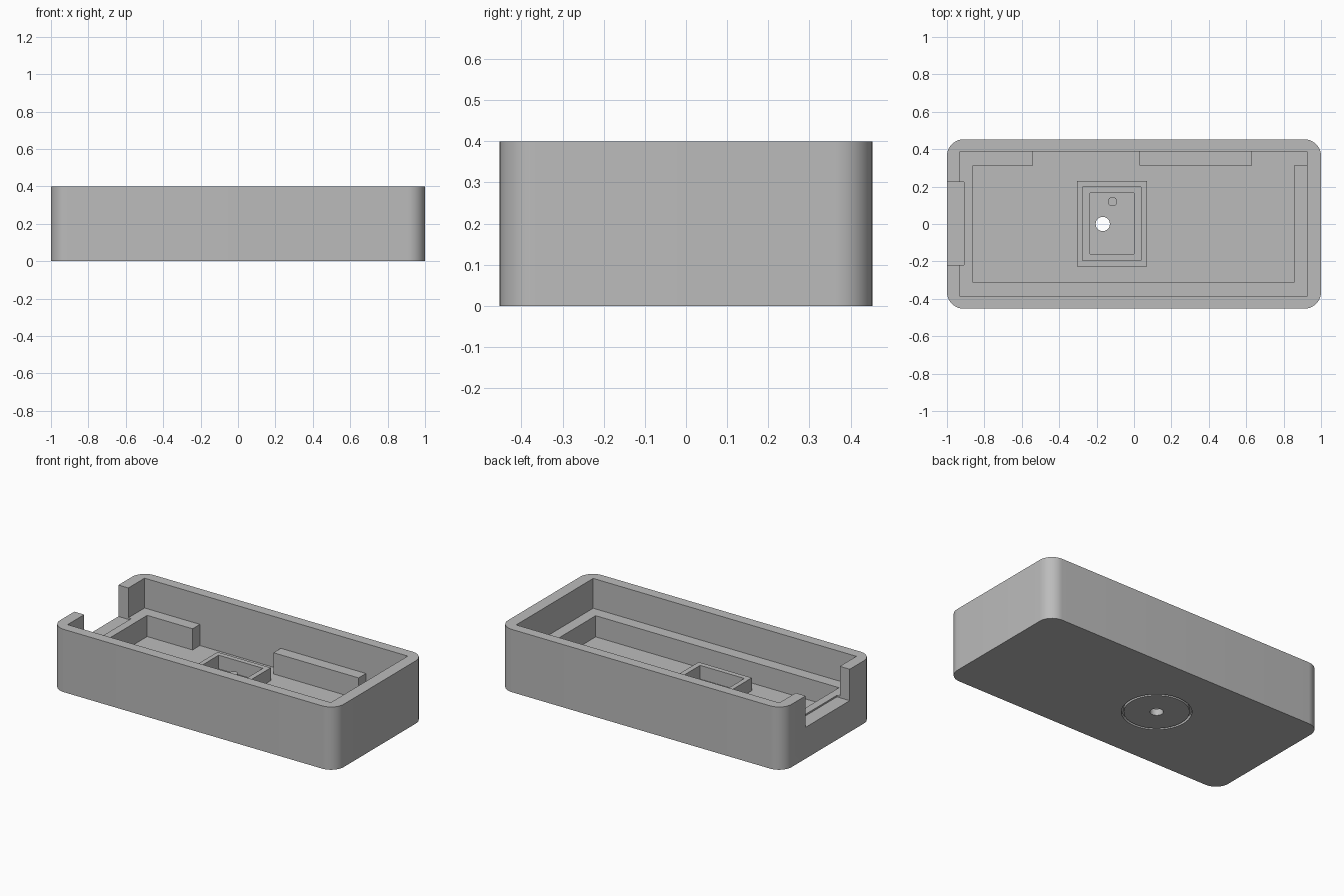
import bpy
import bmesh
from math import cos, sin, pi, radians

if "Cube" in bpy.data.objects:
    bpy.data.objects.remove(bpy.data.objects["Cube"], do_unlink=True)

# Single grey plastic
GREY = (0.5, 0.5, 0.5, 1)
grey = bpy.data.materials.new("grey plastic")
grey.use_nodes = True
grey.diffuse_color = GREY
grey.node_tree.nodes["Principled BSDF"].inputs["Base Color"].default_value = GREY


def prism(name, outline, low, high):
    """Extrude a counter-clockwise outline between two heights."""
    bm = bmesh.new()
    base = bm.faces.new([bm.verts.new((x, y, low)) for x, y in outline])
    top = bmesh.ops.extrude_face_region(bm, geom=[base])["geom"]
    bmesh.ops.translate(bm, vec=(0, 0, high - low),
                        verts=[v for v in top if isinstance(v, bmesh.types.BMVert)])
    bmesh.ops.recalc_face_normals(bm, faces=bm.faces)
    mesh = bpy.data.meshes.new(name)
    bm.to_mesh(mesh)
    bm.free()
    mesh.materials.append(grey)
    obj = bpy.data.objects.new(name, mesh)
    bpy.context.collection.objects.link(obj)
    return obj


def rect(x0, x1, y0, y1):
    return [(x0, y0), (x1, y0), (x1, y1), (x0, y1)]


def circle(cx, cy, r, sides=48):
    return [(cx + r * cos(2 * pi * i / sides), cy + r * sin(2 * pi * i / sides))
            for i in range(sides)]


def rounded_rect(hx, hy, r, steps=12):
    points = []
    for quarter, (sx, sy) in enumerate([(1, 1), (-1, 1), (-1, -1), (1, -1)]):
        for i in range(steps + 1):
            a = (quarter + i / steps) * pi / 2
            points.append((sx * (hx - r) + r * cos(a), sy * (hy - r) + r * sin(a)))
    return points


def combine(target, tool, operation="DIFFERENCE"):
    """Apply a boolean and discard the tool."""
    mod = target.modifiers.new("shape", "BOOLEAN")
    mod.operation = operation
    mod.solver = "EXACT"
    mod.object = tool
    bpy.context.view_layer.update()
    deps = bpy.context.evaluated_depsgraph_get()
    mesh = bpy.data.meshes.new_from_object(target.evaluated_get(deps))
    target.modifiers.clear()
    target.data = mesh
    bpy.data.objects.remove(tool, do_unlink=True)


FLOOR, LEDGE, OVER = 0.075, 0.21, 0.5
L, R, F, B = -0.93, 0.925, -0.387, 0.388       # cavity walls
l, r, f, b = -0.86, 0.855, -0.312, 0.314       # inner edge of the ledge

case = prism("case", rounded_rect(1, 0.453, 0.09), 0, 0.4)

# Deep well, with two gaps in the rear ledge
well = [(l, f), (r, f), (r, b), (R, b), (R, B), (0.63, B), (0.63, b),
        (0.03, b), (0.03, B), (-0.54, B), (-0.54, b), (l, b)]
combine(case, prism("well", well, FLOOR, OVER))

# Wide upper cavity and the open notch in the end wall
combine(case, prism("cavity", rect(L, R, F, B), LEDGE, OVER))
combine(case, prism("notch", rect(-1.1, -0.91, -0.22, 0.224), 0.2, OVER))

# Walled compartment with a stepped floor
combine(case, prism("compartment", rect(-0.305, 0.07, -0.227, 0.23), 0.05, 0.157), "UNION")
combine(case, prism("pocket", rect(-0.275, 0.037, -0.195, 0.198), 0.07, OVER))
combine(case, prism("recess", rect(-0.236, 0, -0.16, 0.165), 0.04, OVER))

# Locating peg and through hole
combine(case, prism("peg", circle(-0.115, 0.12, 0.025, 32), 0.03, 0.115), "UNION")
combine(case, prism("hole", circle(-0.167, 0, 0.038), -0.1, OVER))

# Ring groove underneath
ring = prism("ring_groove", circle(-0.167, 0, 0.2, 64), -0.05, 0.02)
combine(ring, prism("ring_core", circle(-0.167, 0, 0.186, 64), -0.1, 0.1))
combine(case, ring)

# Smooth the rounded corners, keep the edges crisp
bpy.ops.object.select_all(action="DESELECT")
case.select_set(True)
bpy.context.view_layer.objects.active = case
bpy.ops.object.shade_smooth_by_angle(angle=radians(30))
